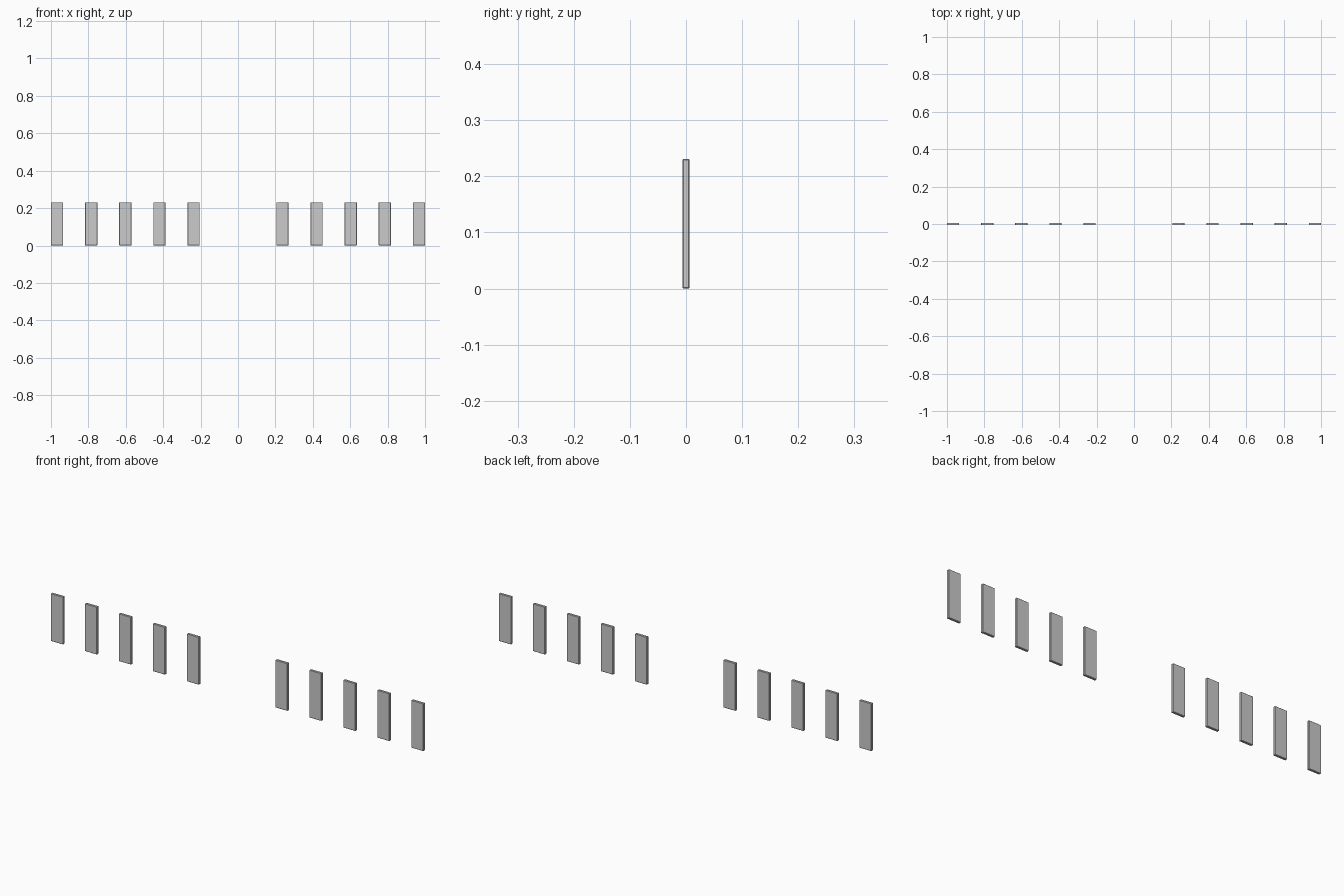
import bpy

if "Cube" in bpy.data.objects:
    bpy.data.objects.remove(bpy.data.objects["Cube"])

WIDTH, DEPTH, HEIGHT = 0.065, 0.0125, 0.231
PITCH = 0.1825


# Thin upright slat with slightly eased edges
def slat(name, x):
    bpy.ops.mesh.primitive_cube_add(size=1, location=(x, 0, HEIGHT / 2))
    ob = bpy.context.object
    ob.name = name
    ob.scale = (WIDTH, DEPTH, HEIGHT)
    bpy.ops.object.transform_apply(location=False, rotation=False, scale=True)
    bevel = ob.modifiers.new("eased_edges", 'BEVEL')
    bevel.width = 0.0015
    bevel.segments = 1


# Two mirrored groups of five slats with a wide gap between
for side, label in ((-1, "left"), (1, "right")):
    for i in range(5):
        slat(f"{label}_slat_{i + 1}", side * (1 - WIDTH / 2 - i * PITCH))
